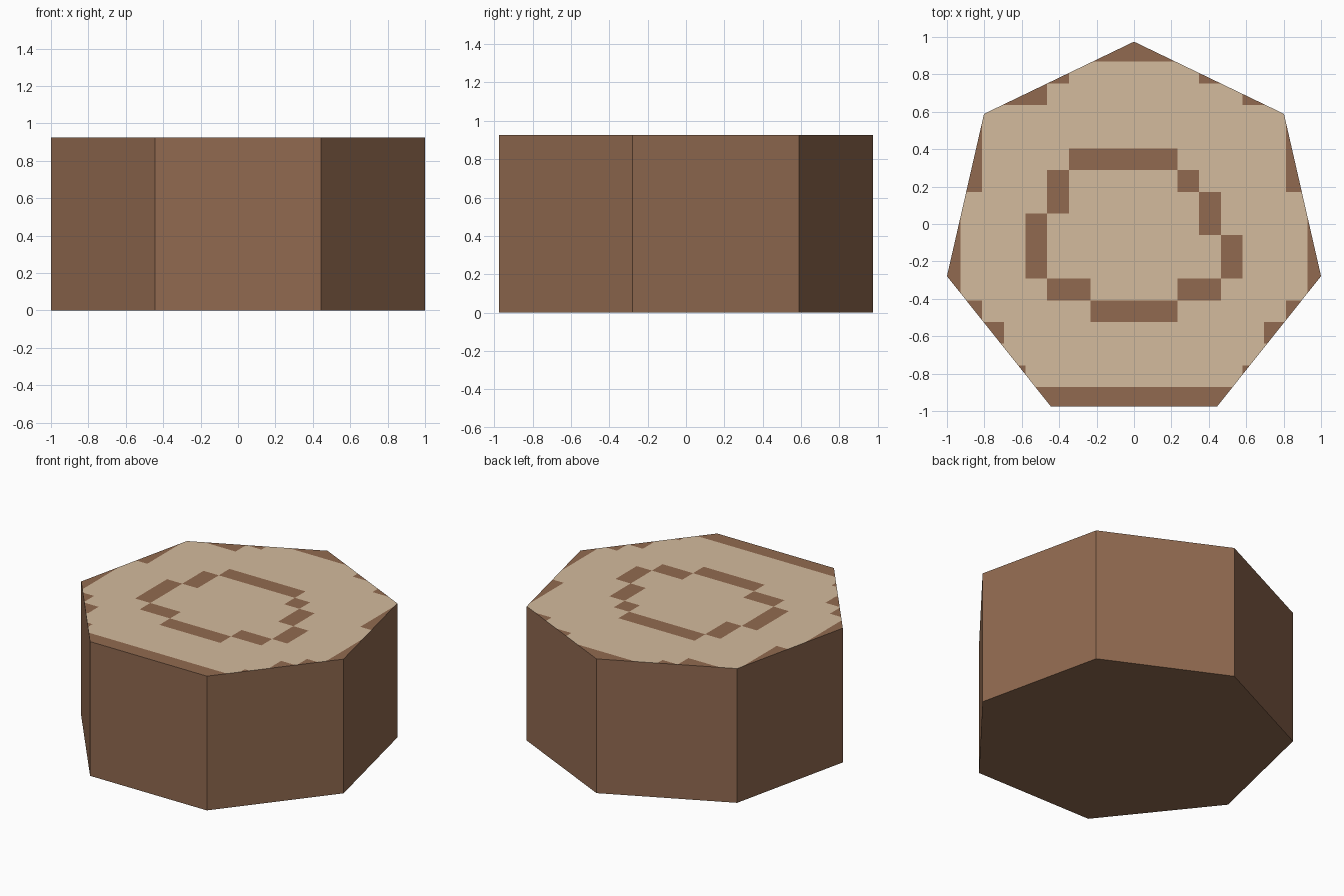
import bpy, bmesh, math

if "Cube" in bpy.data.objects:
    bpy.data.objects.remove(bpy.data.objects["Cube"])

HEIGHT = 0.925
R = 1 / math.sin(4 * math.pi / 7)                       # width across = 2
Y0 = -R * (1 - math.cos(math.pi / 7)) / 2               # centre the depth
CELL, Y_SHIFT = 0.116, -0.06                            # pattern grid


def srgb(r, g, b):
    f = lambda c: c / 12.92 if c <= 0.04045 else ((c + 0.055) / 1.055) ** 2.4
    return (f(r / 255), f(g / 255), f(b / 255), 1)


def material(name, color):
    m = bpy.data.materials.new(name)
    m.diffuse_color = color
    m.use_nodes = True
    m.node_tree.nodes["Principled BSDF"].inputs["Base Color"].default_value = m.diffuse_color
    return m


# Dark patches as grid cells: x0, x1, y0, y1
ring = [(-3, 2, 3, 4), (-4, -3, 1, 3), (-5, -4, -2, 1), (-4, -2, -3, -2),
        (-2, 2, -4, -3), (2, 4, -3, -2), (4, 5, -2, 0), (3, 4, 0, 2), (2, 3, 2, 3)]
rim = [(-9, 9, 8, 9), (-9, 9, -9, -7), (-9, -4, 6, 7), (5, 9, 6, 7)]
for a, b, y0, y1 in [(3, 9, 7, 8), (7, 9, 2, 6), (8, 9, -3, 2),
                     (7, 9, -4, -3), (6, 9, -5, -4), (5, 9, -7, -6)]:
    rim += [(a, b, y0, y1), (-b, -a, y0, y1)]


def is_dark(p):
    gx, gy = p.x / CELL, (p.y - Y_SHIFT) / CELL
    return any(a < gx < b and c < gy < d for a, b, c, d in ring + rim)


# Seven-sided log
bm = bmesh.new()
pts = [(R * math.sin(2 * math.pi * i / 7), Y0 + R * math.cos(2 * math.pi * i / 7))
       for i in range(7)][::-1]
low = [bm.verts.new((x, y, 0)) for x, y in pts]
high = [bm.verts.new((x, y, HEIGHT)) for x, y in pts]
bm.faces.new(high)
bm.faces.new(low[::-1])
for i in range(7):
    j = (i + 1) % 7
    bm.faces.new((low[i], low[j], high[j], high[i]))
bm.normal_update()

# Cut the top along the pattern grid
for k in range(-9, 10):
    for co, no in (((k * CELL, 0, 0), (1, 0, 0)),
                   ((0, Y_SHIFT + k * CELL, 0), (0, 1, 0))):
        faces = [f for f in bm.faces if f.normal.z > 0.9]
        geom = faces + list({e for f in faces for e in f.edges}) \
            + list({v for f in faces for v in f.verts})
        bmesh.ops.bisect_plane(bm, geom=geom, dist=1e-5, plane_co=co, plane_no=no)
        bm.normal_update()

# Light wood on top, bark on sides, rim and growth ring
for f in bm.faces:
    top = f.normal.z > 0.9
    f.material_index = 1 if top and not is_dark(f.calc_center_median()) else 0

mesh = bpy.data.meshes.new("log_stump")
bm.to_mesh(mesh)
bm.free()
mesh.materials.append(material("bark brown", srgb(145, 106, 80)))
mesh.materials.append(material("cut wood tan", srgb(212, 187, 157)))
bpy.context.collection.objects.link(bpy.data.objects.new("log_stump", mesh))
